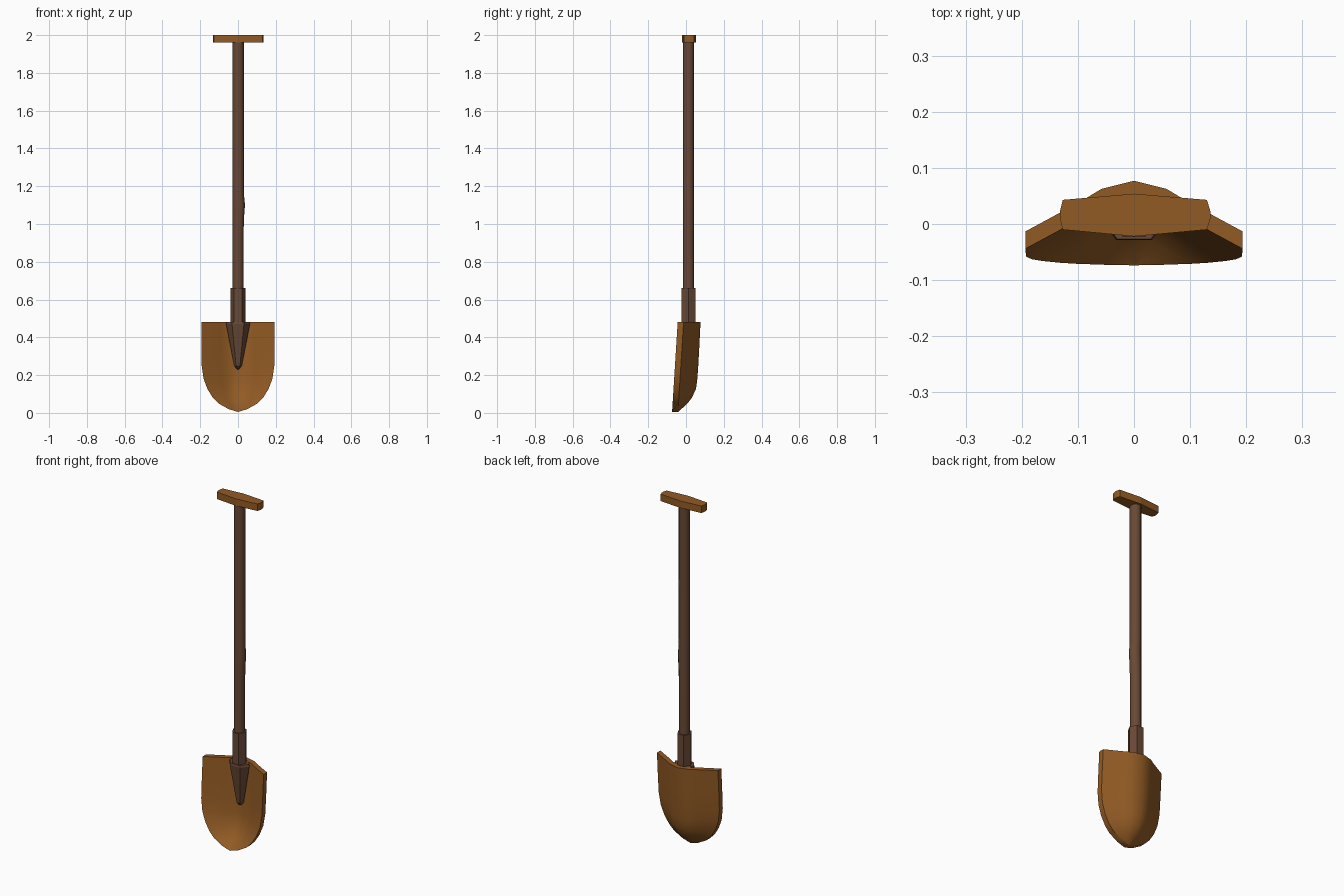
import bpy, bmesh, math

if "Cube" in bpy.data.objects:
    bpy.data.objects.remove(bpy.data.objects["Cube"])


def material(name, col):
    m = bpy.data.materials.new(name)
    m.diffuse_color = (*col, 1)
    m.use_nodes = True
    m.node_tree.nodes["Principled BSDF"].inputs["Base Color"].default_value = m.diffuse_color
    return m


RUST = material("rusty orange brown", (0.29, 0.105, 0.018))
WOOD = material("dark brown", (0.14, 0.065, 0.036))


def finish(name, bm, mat, angle=None):
    bmesh.ops.remove_doubles(bm, verts=bm.verts, dist=1e-5)
    bmesh.ops.recalc_face_normals(bm, faces=bm.faces)
    me = bpy.data.meshes.new(name)
    bm.to_mesh(me)
    bm.free()
    me.materials.append(mat)
    ob = bpy.data.objects.new(name, me)
    bpy.context.collection.objects.link(ob)
    if angle:
        bpy.context.view_layer.objects.active = ob
        ob.select_set(True)
        bpy.ops.object.shade_smooth_by_angle(angle=math.radians(angle))
        ob.select_set(False)
    return ob


def lathe(name, rings, sides, mat, angle=None):
    """Loft rings of (z, centre x, centre y, radius x, radius y)."""
    bm = bmesh.new()
    loops = []
    for z, cx, cy, rx, ry in rings:
        loops.append([bm.verts.new((cx + rx * math.cos(2 * math.pi * i / sides),
                                    cy + ry * math.sin(2 * math.pi * i / sides), z))
                      for i in range(sides)])
    for a, b in zip(loops, loops[1:]):
        for i in range(sides):
            j = (i + 1) % sides
            bm.faces.new((a[i], a[j], b[j], b[i]))
    bm.faces.new(loops[0])
    bm.faces.new(loops[-1])
    return finish(name, bm, mat, angle)


# Blade: dished sheet, rows of (z, half width, spine y)
rows = [(0.005, 0.0, -0.042), (0.02, 0.05, -0.025), (0.05, 0.103, 0.008),
        (0.08, 0.133, 0.031), (0.127, 0.162, 0.053), (0.18, 0.182, 0.06),
        (0.25, 0.192, 0.065), (0.36, 0.193, 0.071), (0.482, 0.193, 0.077)]
half = [(0.0, 1.0), (0.3, 0.84), (0.47, 0.62), (0.75, 0.29), (1.0, 0.0)]
section = [(-t, h) for t, h in half[:0:-1]] + half
bm = bmesh.new()
back, front = [], []
for z, w, spine in rows:
    edge = -0.043 + 0.03 * z / 0.48
    pts = [(t * w, edge + (spine - edge) * h, z) for t, h in section]
    back.append([bm.verts.new(p) for p in pts])
    front.append([bm.verts.new((x, y - 0.031, z)) for x, y, z in pts])
n = len(section)
for r in range(len(rows) - 1):
    for g in (back, front):
        for i in range(n - 1):
            bm.faces.new((g[r][i], g[r][i + 1], g[r + 1][i + 1], g[r + 1][i]))
    for i in (0, n - 1):
        bm.faces.new((back[r][i], front[r][i], front[r + 1][i], back[r + 1][i]))
for i in range(n - 1):
    bm.faces.new((back[-1][i], back[-1][i + 1], front[-1][i + 1], front[-1][i]))
bmesh.ops.remove_doubles(bm, verts=bm.verts, dist=1e-5)
bmesh.ops.dissolve_degenerate(bm, edges=bm.edges, dist=1e-5)
finish("blade", bm, RUST, 40)

# Tapered tang lying in the blade, and the hexagonal socket above it
C = 0.013
lathe("tang", [(0.23, 0, 0.025, 0.004, 0.006), (0.248, 0, 0.022, 0.02, 0.022),
               (0.47, 0, C, 0.063, 0.048), (0.482, 0, C, 0.06, 0.046)], 6, WOOD)
lathe("socket", [(0.475, 0, C, 0.04, 0.042), (0.66, 0, C, 0.04, 0.042)], 6, WOOD)

# Shaft: slightly uneven pole with a small knot
lathe("shaft", [(0.64, 0, C, 0.029, 0.03), (0.95, 0, C, 0.029, 0.03),
                (1.05, 0.002, C, 0.031, 0.03), (1.1, 0.004, C, 0.033, 0.03),
                (1.16, 0.001, C, 0.03, 0.029), (1.5, 0.001, C, 0.03, 0.029),
                (1.965, 0.001, C, 0.03, 0.03)], 12, WOOD, 40)

# Cross handle: chamfered bar, thicker in the middle
outline = [(0, 0.054), (0.13, 0.043), (0.136, 0.023), (0.136, 0.009), (0.13, -0.01),
           (0, -0.022), (-0.127, -0.01), (-0.132, 0.009), (-0.132, 0.023), (-0.127, 0.043)]
bm = bmesh.new()
face = bm.faces.new([bm.verts.new((x, y, 1.96)) for x, y in outline])
ext = bmesh.ops.extrude_face_region(bm, geom=[face], use_keep_orig=True)
for v in ext["geom"]:
    if isinstance(v, bmesh.types.BMVert):
        v.co.z = 2.0
finish("handle_bar", bm, RUST)
